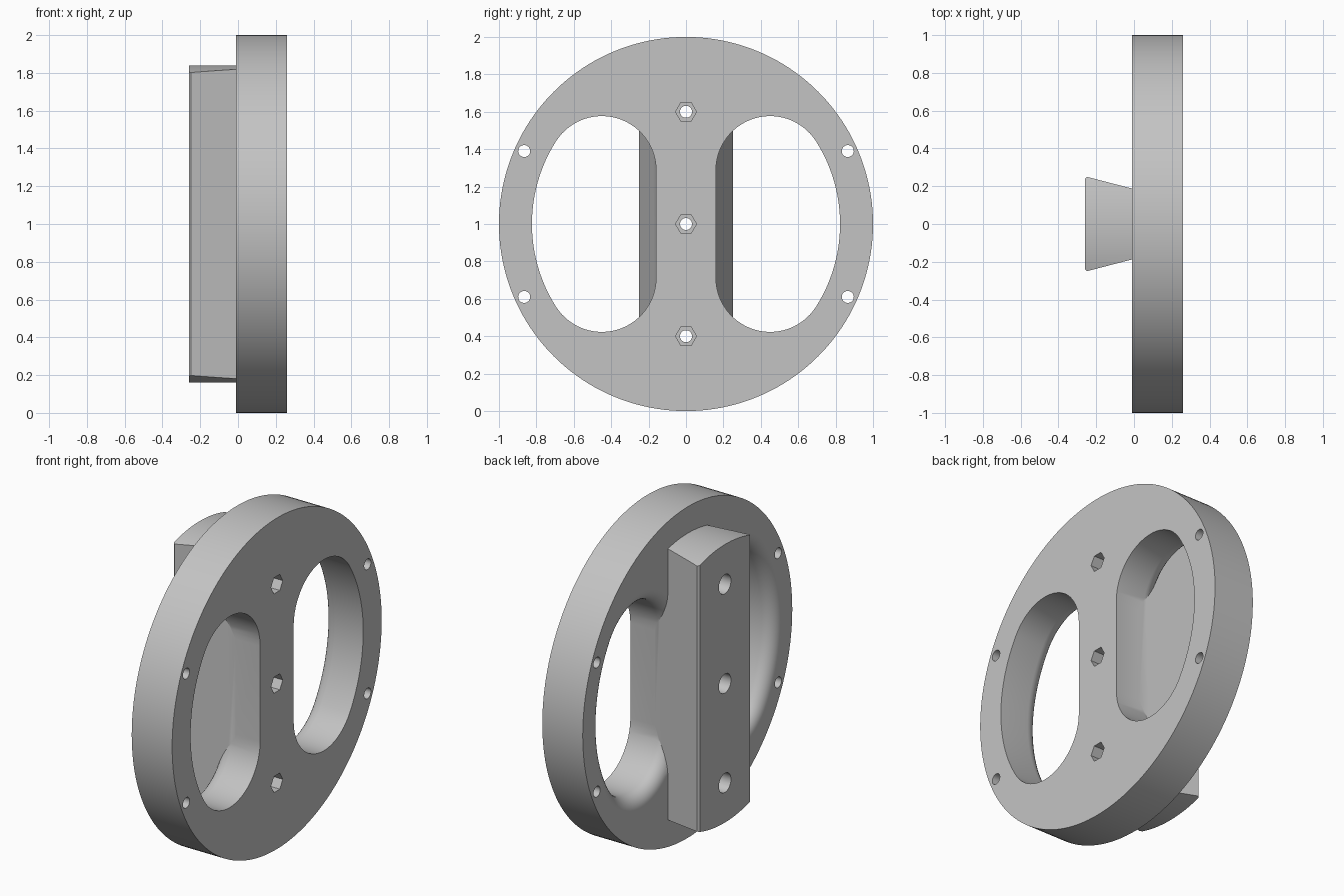
import bpy, bmesh
from math import sin, cos, pi, atan2, hypot
from mathutils import Matrix

old = bpy.data.objects.get("Cube")
if old:
    bpy.data.objects.remove(old)

BACK, FRONT = -0.01, 0.26      # plate thickness along x
BAR_BACK = -0.26
FILLET = 0.08

grey = bpy.data.materials.new("light_grey")
grey.use_nodes = True
colour = (0.55, 0.55, 0.55, 1)
grey.diffuse_color = colour
grey.node_tree.nodes["Principled BSDF"].inputs["Base Color"].default_value = colour


def finish(name, bm):
    bmesh.ops.recalc_face_normals(bm, faces=bm.faces)
    mesh = bpy.data.meshes.new(name)
    bm.to_mesh(mesh)
    bm.free()
    mesh.materials.append(grey)
    obj = bpy.data.objects.new(name, mesh)
    bpy.context.collection.objects.link(obj)
    return obj


def rod(name, radius, x0, x1, y=0, z=1, sides=32):
    """Prism or cylinder lying along x, with its first corner on the y axis."""
    ring = [(y + radius * cos(2 * pi * i / sides), z + radius * sin(2 * pi * i / sides))
            for i in range(sides)]
    return loft(name, [(x0, ring), (x1, ring)])


def loft(name, sections):
    """Closed skin through (x, [(y, z), ...]) sections."""
    bm = bmesh.new()
    rings = [[bm.verts.new((x, y, z)) for y, z in ring] for x, ring in sections]
    n = len(rings[0])
    for a, b in zip(rings, rings[1:]):
        for i in range(n):
            j = (i + 1) % n
            bm.faces.new((a[i], a[j], b[j], b[i]))
    bm.faces.new(rings[0])
    bm.faces.new(rings[-1])
    return finish(name, bm)


def combine(obj, other, operation):
    """Apply a boolean and discard the second solid."""
    mod = obj.modifiers.new("combine", "BOOLEAN")
    mod.operation, mod.solver, mod.object = operation, "EXACT", other
    bpy.context.view_layer.update()
    graph = bpy.context.evaluated_depsgraph_get()
    mesh = bpy.data.meshes.new_from_object(obj.evaluated_get(graph))
    obj.modifiers.clear()
    obj.data = mesh
    bpy.data.objects.remove(other)


def window_outline(side, grow):
    """D-shaped opening: straight inner edge, round corners, concentric outer arc."""
    r, cy, cz = 0.29, 0.45, 0.287
    turn = atan2(cz, cy)
    outer = hypot(cy, cz) + r + grow
    pts = []
    for i in range(25):
        a = -turn + 2 * turn * i / 24
        pts.append((outer * cos(a), outer * sin(a)))
    for i in range(1, 29):
        a = turn + (pi - turn) * i / 28
        pts.append((cy + (r + grow) * cos(a), cz + (r + grow) * sin(a)))
    for i in range(28):
        a = pi + (pi - turn) * i / 28
        pts.append((cy + (r + grow) * cos(a), -cz + (r + grow) * sin(a)))
    return [(side * y, 1 + z) for y, z in pts]


# Round plate
plate = rod("mounting_plate", 1, BACK, FRONT, sides=160)

# Two windows, rounded over on the back edge
for side in (-1, 1):
    sections = [(BACK - 0.05, window_outline(side, FILLET))]
    for i in range(9):
        t = pi / 2 * i / 8
        sections.append((BACK + FILLET * (1 - cos(t)),
                         window_outline(side, FILLET * (1 - sin(t)))))
    sections.append((FRONT + 0.05, window_outline(side, 0)))
    combine(plate, loft("window_cutter", sections), "DIFFERENCE")

# Dovetail bar, its ends trimmed to an arc and its foot sunk in the plate
slope, c = 0.26, 0.01


def bar_section(half):
    return [(-half, 0), (half, 0), (half, 2), (-half, 2)]


bar = loft("dovetail_bar", [
    (BAR_BACK, bar_section(0.25 - c)),
    (BAR_BACK + c, bar_section(0.25)),
    (0.15, bar_section(0.25 - slope * (0.15 - BAR_BACK - c))),
])
combine(bar, rod("end_trimmer", 0.84, -0.5, 0.5, sides=160), "INTERSECT")
combine(plate, bar, "UNION")

# Bolt holes with hexagonal nut pockets in front and counterbores behind
for z in (0.4, 1.0, 1.6):
    combine(plate, rod("bolt_hole", 0.032, -0.5, 0.5, z=z), "DIFFERENCE")
    combine(plate, rod("nut_pocket", 0.056, FRONT - 0.1, 0.5, z=z, sides=6), "DIFFERENCE")
    combine(plate, rod("counterbore", 0.058, -0.5, BAR_BACK + 0.1, z=z), "DIFFERENCE")

# Four small holes near the rim
for y in (-0.865, 0.865):
    for z in (0.61, 1.39):
        combine(plate, rod("rim_hole", 0.032, -0.5, 0.5, y=y, z=z), "DIFFERENCE")

bpy.ops.object.select_all(action="DESELECT")
plate.select_set(True)
bpy.context.view_layer.objects.active = plate
bpy.ops.object.shade_smooth_by_angle(angle=pi / 7)
